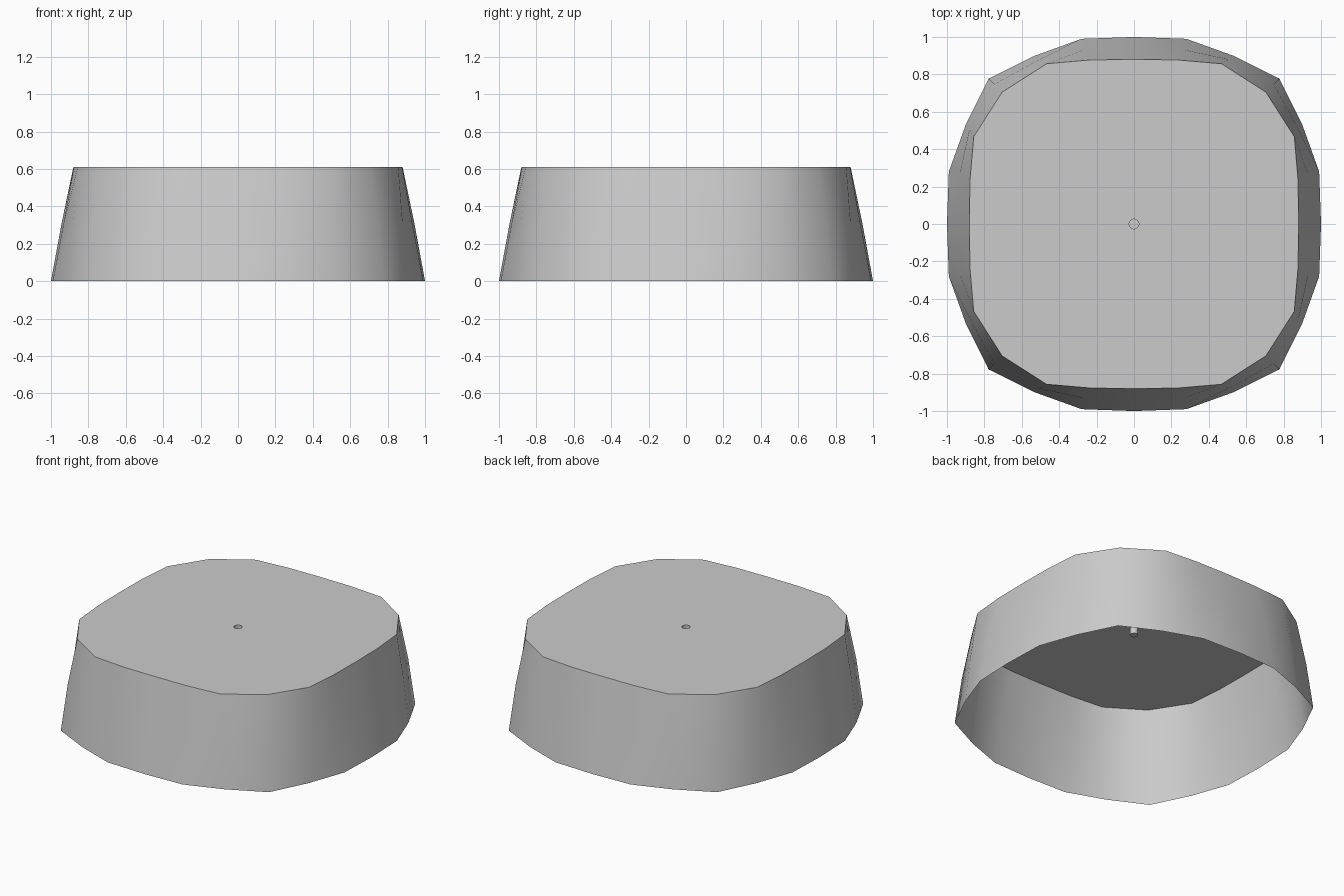
import bpy, bmesh, math

if "Cube" in bpy.data.objects:
    bpy.data.objects.remove(bpy.data.objects["Cube"])

# Rounded-square outlines: one eighth of each ring, mirrored to 16 points
LEVELS = [
    (0.00, [(1.00, 0.0), (0.99, 0.28), (0.90, 0.53), (0.78, 0.775)]),
    (0.31, [(0.943, 0.0), (0.932, 0.265), (0.88, 0.505), (0.747, 0.747)]),
    (0.61, [(0.88, 0.0), (0.877, 0.235), (0.857, 0.467), (0.705, 0.705)]),
]


def outline(eighth):
    a, b, c, d = eighth
    d = ((d[0] + d[1]) / 2,) * 2
    quarter = [a, b, c, d, c[::-1], b[::-1]]
    pts = []
    for _ in range(4):
        pts += quarter
        quarter = [(-y, x) for x, y in quarter]
    return pts


def ring(bm, pts, z):
    return [bm.verts.new((x, y, z)) for x, y in pts]


def bridge(bm, lower, upper):
    n = len(lower)
    for i in range(n):
        j = (i + 1) % n
        bm.faces.new((lower[i], lower[j], upper[j], upper[i]))


bm = bmesh.new()

# Open-bottomed tapering wall
rings = [ring(bm, outline(pts), z) for z, pts in LEVELS]
for low, high in zip(rings, rings[1:]):
    bridge(bm, low, high)

# Flat top down to a small blind recess in the middle
n = len(rings[-1])
angles = [2 * math.pi * i / n for i in range(n)]
circle = [(0.026 * math.cos(a), 0.026 * math.sin(a)) for a in angles]
lip = ring(bm, circle, 0.61)
floor = ring(bm, circle, 0.565)
bridge(bm, rings[-1], lip)
bridge(bm, lip, floor)
bm.faces.new(floor)

mesh = bpy.data.meshes.new("hollow_cap")
bm.to_mesh(mesh)
bm.free()
cap = bpy.data.objects.new("hollow_cap", mesh)
bpy.context.collection.objects.link(cap)

# Smooth sides, crisp top edge
bpy.context.view_layer.objects.active = cap
cap.select_set(True)
bpy.ops.object.shade_smooth_by_angle(angle=math.radians(40))
